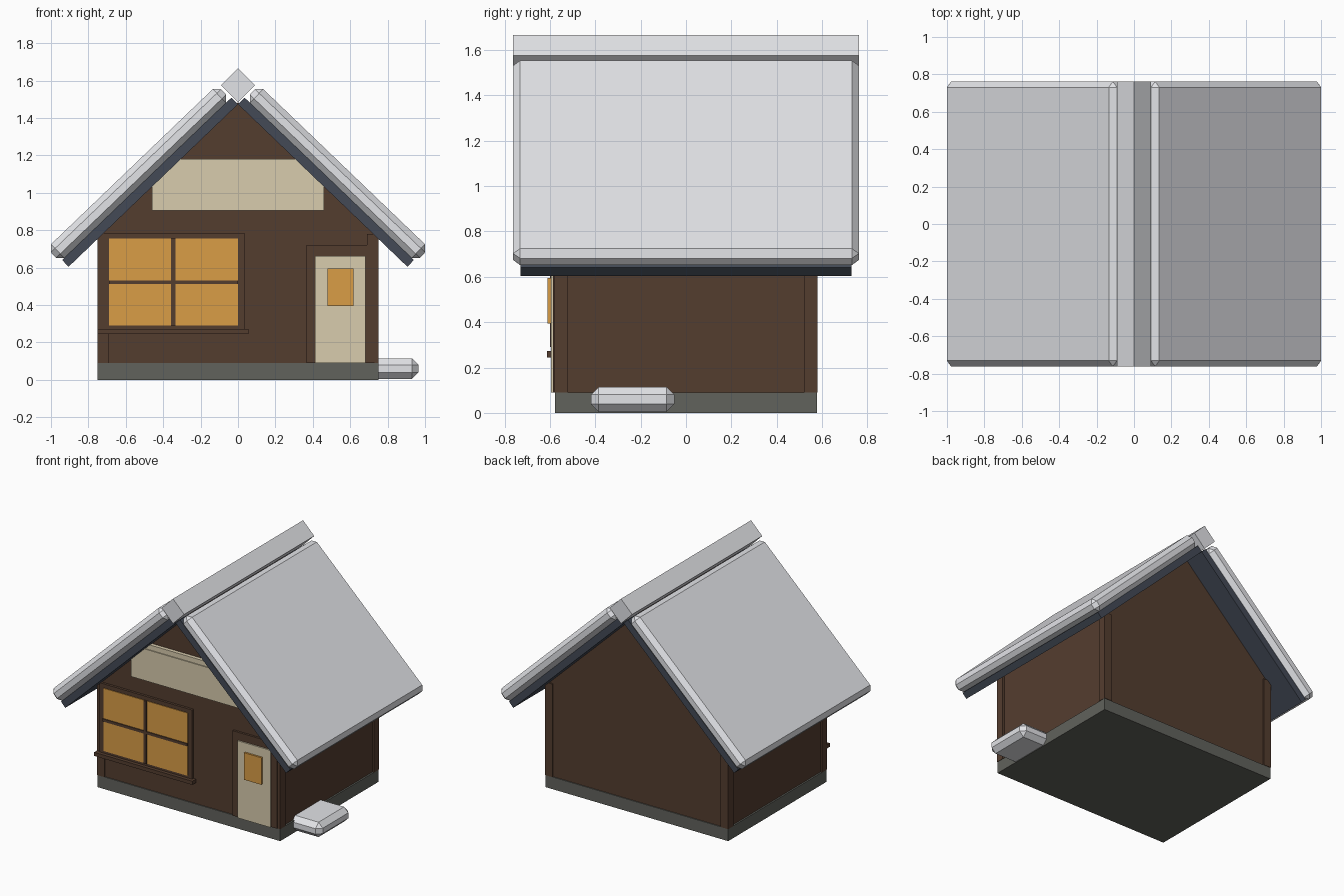
import bpy, bmesh
from math import radians
from mathutils import Matrix, Vector

cube = bpy.data.objects.get("Cube")
if cube:
    bpy.data.objects.remove(cube, do_unlink=True)


def material(name, rgb):
    lin = [((c / 255 + 0.055) / 1.055) ** 2.4 for c in rgb] + [1.0]
    m = bpy.data.materials.new(name)
    m.use_nodes = True
    m.diffuse_color = lin
    m.node_tree.nodes["Principled BSDF"].inputs["Base Color"].default_value = lin
    return m


WOOD = material("brown_wood", (84, 61, 47))
STONE = material("grey_stone", (97, 98, 92))
SLATE = material("dark_slate", (67, 74, 86))
SNOW = material("snow", (230, 231, 235))
CREAM = material("cream_paint", (216, 204, 174))
AMBER = material("amber_glass", (218, 157, 70))


def finish(name, bm, mat):
    bmesh.ops.recalc_face_normals(bm, faces=bm.faces[:])
    mesh = bpy.data.meshes.new(name)
    bm.to_mesh(mesh)
    bm.free()
    mesh.materials.append(mat)
    ob = bpy.data.objects.new(name, mesh)
    bpy.context.scene.collection.objects.link(ob)
    return ob


def box(name, mat, x, y, z, bevel=0.0, matrix=None):
    """Box spanning the given (min, max) ranges, optionally chamfered and placed."""
    bm = bmesh.new()
    bmesh.ops.create_cube(bm, size=1)
    lo, hi = (Vector(c) for c in zip(x, y, z))
    bmesh.ops.scale(bm, vec=hi - lo, verts=bm.verts[:])
    bmesh.ops.translate(bm, vec=(lo + hi) / 2, verts=bm.verts[:])
    if bevel:
        bmesh.ops.bevel(bm, geom=bm.edges[:], offset=bevel, segments=1,
                        profile=0.5, affect='EDGES')
    if matrix:
        bm.transform(matrix)
    return finish(name, bm, mat)


def prism(name, mat, profile, y0, y1):
    """Extrude an x-z profile along y."""
    bm = bmesh.new()
    face = bm.faces.new([bm.verts.new((x, y0, z)) for x, z in profile])
    new = bmesh.ops.extrude_face_region(bm, geom=[face])["geom"]
    bmesh.ops.translate(bm, vec=(0, y1 - y0, 0),
                        verts=[v for v in new if isinstance(v, bmesh.types.BMVert)])
    return finish(name, bm, mat)


# Foundation and gabled walls
APEX = 1.473
box("foundation", STONE, (-0.75, 0.75), (-0.577, 0.577), (0, 0.09))
prism("walls", WOOD, [(-0.738, 0.09), (0.738, 0.09), (0.738, 0.77),
                      (0, APEX + 0.01), (-0.738, 0.77)], -0.57, 0.57)

# Corner posts
for sx, side in ((1, "left"), (-1, "right")):
    for sy, end in ((1, "back"), (-1, "front")):
        box(f"{end}_{side}_post", WOOD, sorted((sx * 0.69, sx * 0.752)),
            sorted((sy * 0.52, sy * 0.58)), (0.09, 0.78))

# Roof slabs and the snow lying on them
for s, side in ((1, "left"), (-1, "right")):
    place = Matrix.Translation((0, 0, APEX)) @ Matrix.Rotation(s * radians(43.8), 4, 'Y')
    box(f"{side}_roof_slab", SLATE, sorted((0, s * 1.255)), (-0.73, 0.73),
        (0, 0.05), matrix=place)
    box(f"{side}_roof_snow", SNOW, sorted((s * 0.01, s * 1.27)), (-0.762, 0.762),
        (0.05, 0.152), bevel=0.031, matrix=place)

# Ridge cap
prism("ridge_snow", SNOW, [(0, 1.483), (0.092, 1.575), (0, 1.667), (-0.092, 1.575)],
      -0.762, 0.762)

# Large window
box("window_frame", WOOD, (-0.725, 0.035), (-0.588, -0.56), (0.255, 0.785))
box("window_glass", AMBER, (-0.69, 0), (-0.593, -0.586), (0.29, 0.755))
box("window_mullion", WOOD, (-0.357, -0.333), (-0.6, -0.586), (0.29, 0.755))
box("window_transom", WOOD, (-0.69, 0), (-0.6, -0.586), (0.511, 0.531))
box("window_sill", WOOD, (-0.75, 0.055), (-0.614, -0.56), (0.245, 0.272))

# Door
box("door_frame", WOOD, (0.365, 0.73), (-0.586, -0.56), (0.09, 0.72))
box("door", CREAM, (0.412, 0.682), (-0.596, -0.57), (0.09, 0.662))
box("door_window", AMBER, (0.478, 0.618), (-0.61, -0.59), (0.395, 0.595))

# Blank board in the gable
box("gable_board", CREAM, (-0.46, 0.46), (-0.597, -0.56), (0.905, 1.18))
box("gable_board_panel", CREAM, (-0.415, 0.415), (-0.604, -0.59), (0.94, 1.143))

# Snow pile beside the wall
box("snow_pile", SNOW, (0.6, 0.965), (-0.42, -0.05), (0.005, 0.115), bevel=0.035)
